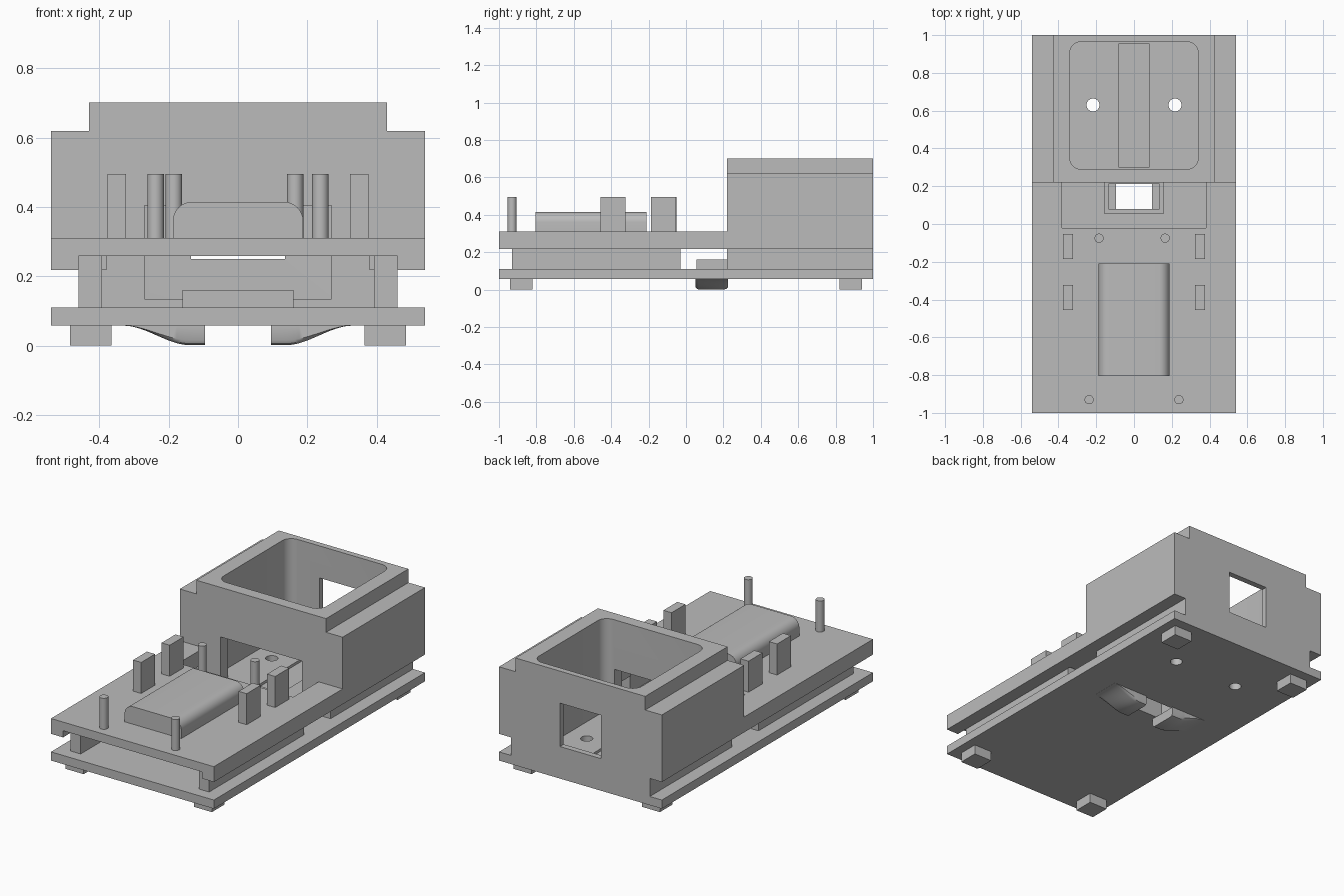
import bpy, bmesh, math

if "Cube" in bpy.data.objects:
    bpy.data.objects.remove(bpy.data.objects["Cube"], do_unlink=True)

grey = bpy.data.materials.new("plain grey")
grey.use_nodes = True
COLOUR = (0.5, 0.5, 0.5, 1)
grey.diffuse_color = COLOUR
grey.node_tree.nodes["Principled BSDF"].inputs["Base Color"].default_value = COLOUR


def finish(name, bm, smooth=False):
    bmesh.ops.recalc_face_normals(bm, faces=bm.faces)
    mesh = bpy.data.meshes.new(name)
    bm.to_mesh(mesh)
    bm.free()
    mesh.materials.append(grey)
    ob = bpy.data.objects.new(name, mesh)
    bpy.context.collection.objects.link(ob)
    if smooth:
        shade(ob)
    return ob


def shade(ob):
    bpy.ops.object.select_all(action='DESELECT')
    ob.select_set(True)
    bpy.context.view_layer.objects.active = ob
    bpy.ops.object.shade_smooth_by_angle(angle=math.radians(35))


def box(name, x, y, z, round_edges=None, radius=0.06):
    """Box from ranges; round_edges = (axis, test on edge centre)."""
    bm = bmesh.new()
    bmesh.ops.create_cube(bm, size=1)
    for v in bm.verts:
        v.co = [r[0] if c < 0 else r[1] for c, r in zip(v.co, (x, y, z))]
    if round_edges:
        axis, test = round_edges
        edges = [e for e in bm.edges
                 if abs((e.verts[0].co - e.verts[1].co).normalized()[axis]) > 0.9
                 and test((e.verts[0].co + e.verts[1].co) / 2)]
        bmesh.ops.bevel(bm, geom=edges, offset=radius, segments=8,
                        profile=0.5, affect='EDGES')
    return finish(name, bm, bool(round_edges))


def rod(name, x, y, z, r):
    bm = bmesh.new()
    bmesh.ops.create_cone(bm, cap_ends=True, segments=32, radius1=r, radius2=r,
                          depth=z[1] - z[0])
    bmesh.ops.translate(bm, verts=bm.verts, vec=(x, y, sum(z) / 2))
    return finish(name, bm, True)


def cut(target, *cutters):
    """Subtract each cutter, then discard it."""
    for c in cutters:
        c.hide_render = True
        mod = target.modifiers.new("cut", 'BOOLEAN')
        mod.object = c
        mod.operation = 'DIFFERENCE'
        mod.solver = 'EXACT'
        bpy.context.view_layer.objects.active = target
        bpy.ops.object.modifier_apply(modifier=mod.name)
        bpy.data.objects.remove(c, do_unlink=True)


def both(w):
    return (-w, w)


SIDES = {"left": 1, "right": -1}


def side_range(s, a, b):
    return tuple(sorted((s * a, s * b)))


# Base plate with cable opening and screw holes
base = box("base_plate", both(.54), (-1, 1), (.058, .11))
cut(base, box("cutter", both(.135), (.08, .213), (0, .3)))

# Raised collar around the cable opening
collar = box("opening_collar", both(.16), (.055, .22), (.11, .16))
cut(collar, box("cutter", both(.135), (.08, .213), (0, .3)))

# Top plate: underside channel for the rails and a rear access pit
plate = box("top_plate", both(.54), (-1, .22), (.218, .31))
cut(plate, box("cutter", both(.46), (-1.1, -.015), (.1, .258)),
    box("cutter", both(.38), (-.02, .3), (.1, .4)))

# Stepped housing, one outline extruded front to back
half = [(.46, .11), (.46, .218), (.54, .218), (.54, .62), (.43, .62), (.43, .702)]
outline = half + [(-x, z) for x, z in reversed(half)]
bm = bmesh.new()
face = bm.faces.new([bm.verts.new((x, .22, z)) for x, z in outline])
new = bmesh.ops.extrude_face_region(bm, geom=[face])["geom"]
bmesh.ops.translate(bm, vec=(0, .78, 0),
                    verts=[g for g in new if isinstance(g, bmesh.types.BMVert)])
housing = finish("housing", bm)
cut(housing,
    box("cutter", both(.34), (.29, .965), (.135, .9), (2, lambda c: True)),
    box("cutter", both(.27), (.1, .4), (.135, .405)),
    box("cutter", both(.135), (.9, 1.1), (.25, .51)),
    box("cutter", both(.08), (.3, .955), (.12, .2)))

# Screw holes through the housing floor and the base
for s in SIDES.values():
    for part in (housing, base):
        cut(part, rod("cutter", s * .217, .63, (0, .3), .034))
shade(housing)
shade(base)

# Rounded cover on the top plate
box("rounded_cover", both(.188), (-.805, -.21), (.31, .415),
    (1, lambda c: c.z > .4), .055)

# Curved cable guide under the base, shaped as a shallow scoop
ROWS = [(.05, 0), (.05, .75), (.056, .92), (.067, 1),
        (.208, 1), (.219, .92), (.225, .75), (.225, 0)]


def cable_guide(name, s):
    bm = bmesh.new()
    steps, grid = 20, []
    for i in range(steps + 1):
        x = .095 + .235 * i / steps
        t = min(max((x - .14) / .19, 0), 1)
        drop = .056 * (1 - t * t * (3 - 2 * t)) + .0005
        grid.append([bm.verts.new((s * x, y, .058 - f * drop)) for y, f in ROWS])
    for a, b in zip(grid, grid[1:]):
        for j in range(len(ROWS)):
            k = (j + 1) % len(ROWS)
            bm.faces.new((a[j], a[k], b[k], b[j]))
    bm.faces.new(grid[0])
    bm.faces.new(grid[-1])
    finish(name, bm, True)


# Mirrored parts
for side, s in SIDES.items():
    box(f"{side}_rail", side_range(s, .392, .46), (-.93, -.03), (.11, .258))
    cable_guide(f"{side}_cable_guide", s)
    rod(f"{side}_front_pin", s * .238, -.93, (.31, .496), .024)
    rod(f"{side}_rear_pin", .165 if s > 0 else -.185, -.075, (.31, .496), .024)
    for place, y in (("front", -.39), ("rear", -.12)):
        box(f"{side}_{place}_post", side_range(s, .323, .377),
            (y - .066, y + .066), (.31, .496))
    for place, y in (("front", -.88), ("rear", .88)):
        box(f"{side}_{place}_foot", side_range(s, .365, .485),
            (y - .06, y + .06), (0, .058))
